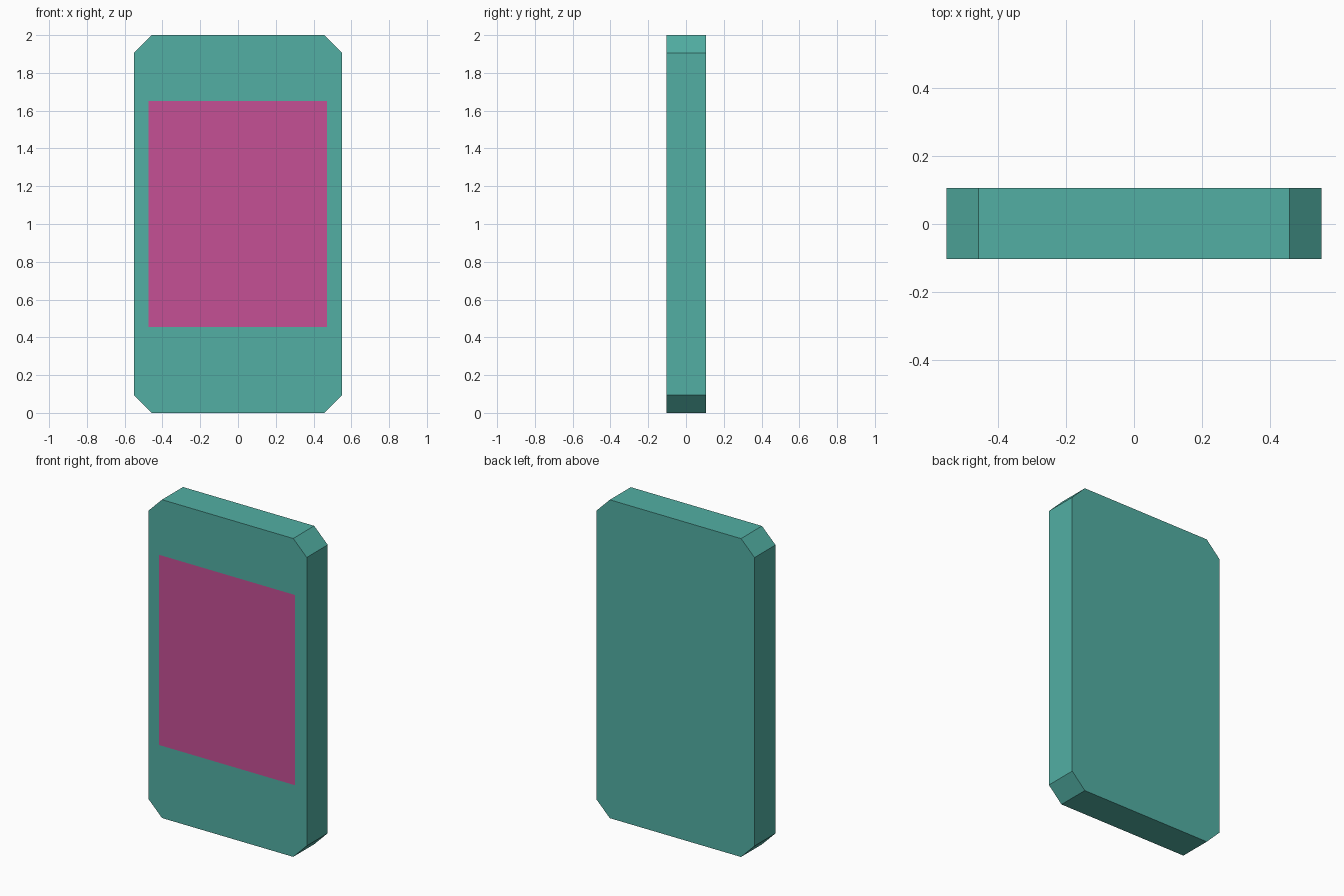
import bpy, bmesh

if "Cube" in bpy.data.objects:
    bpy.data.objects.remove(bpy.data.objects["Cube"])


def material(name, rgb):
    m = bpy.data.materials.new(name)
    m.diffuse_color = (*rgb, 1.0)
    m.use_nodes = True
    m.node_tree.nodes["Principled BSDF"].inputs["Base Color"].default_value = m.diffuse_color
    return m


def panel(name, outline, y_front, depth, mat):
    """Front-facing polygon in XZ, optionally extruded backwards."""
    bm = bmesh.new()
    face = bm.faces.new([bm.verts.new((x, y_front, z)) for x, z in outline])
    face.normal_update()
    if face.normal.y > 0:
        face.normal_flip()
    if depth:
        ext = bmesh.ops.extrude_face_region(bm, geom=[face], use_keep_orig=True)
        verts = [g for g in ext["geom"] if isinstance(g, bmesh.types.BMVert)]
        bmesh.ops.translate(bm, verts=verts, vec=(0, depth, 0))
        bmesh.ops.recalc_face_normals(bm, faces=bm.faces)
    mesh = bpy.data.meshes.new(name)
    bm.to_mesh(mesh)
    bm.free()
    mesh.materials.append(mat)
    obj = bpy.data.objects.new(name, mesh)
    bpy.context.collection.objects.link(obj)
    return obj


teal = material("teal", (0.085, 0.43, 0.37))
magenta = material("magenta", (0.56, 0.08, 0.30))

# Body: slab with four chamfered corners
W, H, C = 0.55, 2.0, 0.094
right = [(W - C, 0), (W, C), (W, H - C), (W - C, H)]
left = [(-x, z) for x, z in reversed(right)]
panel("body", right + left, -0.103, 0.208, teal)

# Screen: thin sheet lying just proud of the front face
panel("screen", [(-0.475, 0.455), (0.47, 0.455), (0.47, 1.65), (-0.475, 1.65)],
      -0.106, 0, magenta)
